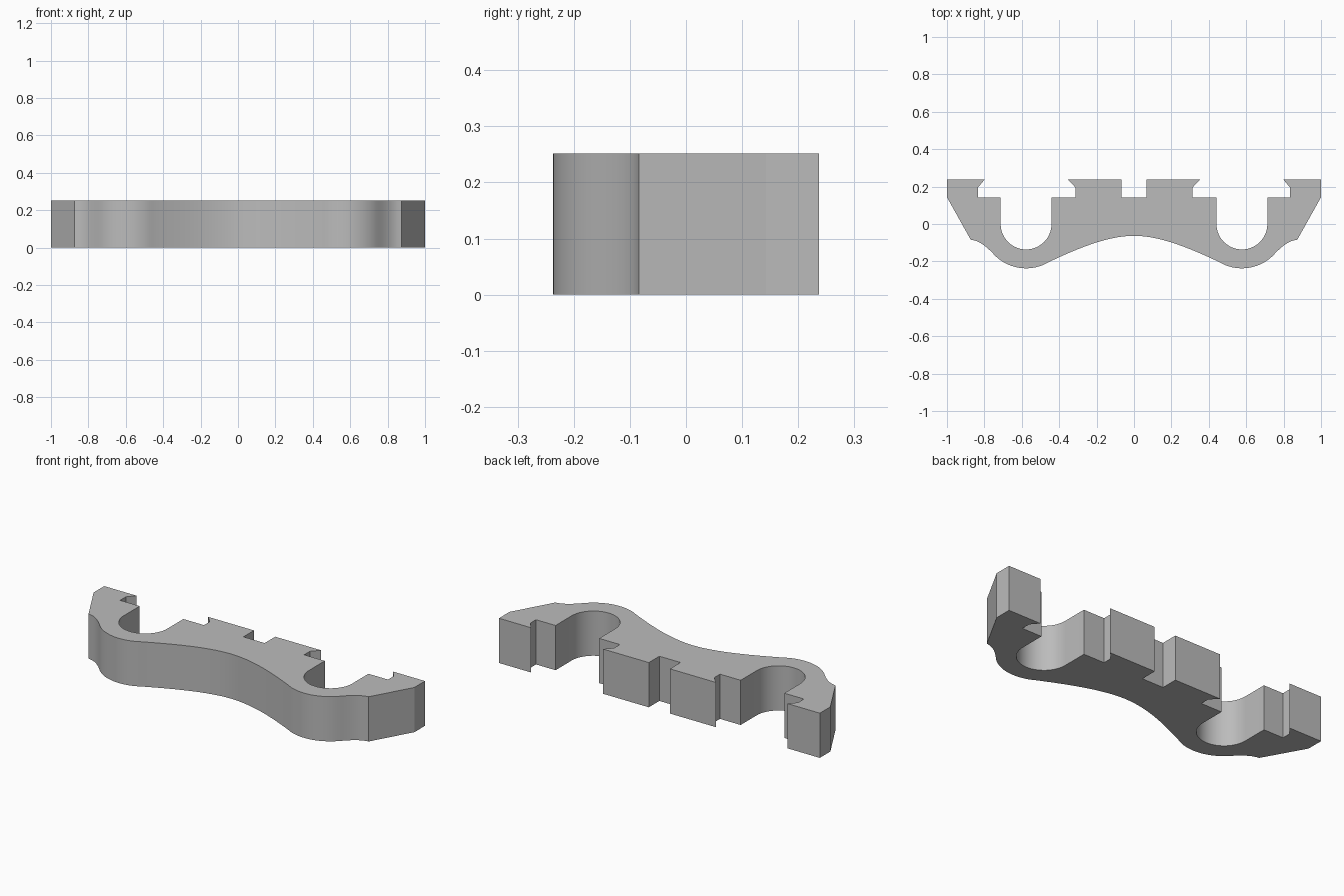
import bpy, bmesh, math
from mathutils import Vector
from mathutils.geometry import interpolate_bezier

HEIGHT = 0.252
CX, R_IN, R_OUT = 0.577, 0.136, 0.237   # cradle centre, inner and outer radius

cube = bpy.data.objects.get("Cube")
if cube:
    bpy.data.objects.remove(cube, do_unlink=True)


def arc(radius, start, end, steps):
    """Points on a circle round the cradle centre, angles in degrees."""
    angles = [math.radians(start + (end - start) * i / steps) for i in range(steps + 1)]
    return [(CX + radius * math.cos(a), radius * math.sin(a)) for a in angles]


def bezier(a, b, c, d, steps):
    pts = interpolate_bezier(*[Vector((x, y, 0)) for x, y in (a, b, c, d)], steps)
    return [(p.x, p.y) for p in pts]


def half_profile():
    """Outline of the +x half, from the centre notch round to the front middle."""
    # centre notch and inner dovetail tab
    pts = [(0.066, 0.143), (0.066, 0.237), (0.352, 0.237), (0.312, 0.194),
           (0.312, 0.143), (CX - R_IN, 0.143)]
    # round cradle
    pts += arc(R_IN, 180, 360, 28)
    # outer hooked tab and slanted end
    pts += [(CX + R_IN, 0.143), (0.835, 0.143), (0.835, 0.194), (0.799, 0.237),
            (1.0, 0.237), (1.0, 0.143)]
    # hollow shoulder, cradle belly, waist
    belly = arc(R_OUT, -47, -121, 16)
    pts += bezier((0.873, -0.084), (0.82, -0.09), (0.785, -0.125), belly[0], 9)
    pts += belly[1:]
    pts += bezier(belly[-1], (0.3, -0.13), (0.14, -0.063), (0, -0.063), 16)[1:]
    return pts


# clamp bar: mirrored outline extruded upward
right = half_profile()
outline = right + [(-x, y) for x, y in reversed(right[:-1])]
bm = bmesh.new()
base = bm.faces.new([bm.verts.new((x, y, 0)) for x, y in outline])
top = bmesh.ops.extrude_face_region(bm, geom=[base], use_keep_orig=True)
bmesh.ops.translate(bm, vec=(0, 0, HEIGHT),
                    verts=[v for v in top["geom"] if isinstance(v, bmesh.types.BMVert)])
bmesh.ops.recalc_face_normals(bm, faces=bm.faces)
mesh = bpy.data.meshes.new("clamp_bar")
bm.to_mesh(mesh)
bm.free()

bar = bpy.data.objects.new("clamp_bar", mesh)
bpy.context.collection.objects.link(bar)

# plain grey
grey = bpy.data.materials.new("plain grey")
grey.use_nodes = True
color = (0.5, 0.5, 0.5, 1)
grey.diffuse_color = color
grey.node_tree.nodes["Principled BSDF"].inputs["Base Color"].default_value = color
mesh.materials.append(grey)

# smooth curves, crisp corners
bpy.ops.object.select_all(action="DESELECT")
bar.select_set(True)
bpy.context.view_layer.objects.active = bar
bpy.ops.object.shade_smooth_by_angle(angle=math.radians(25))
